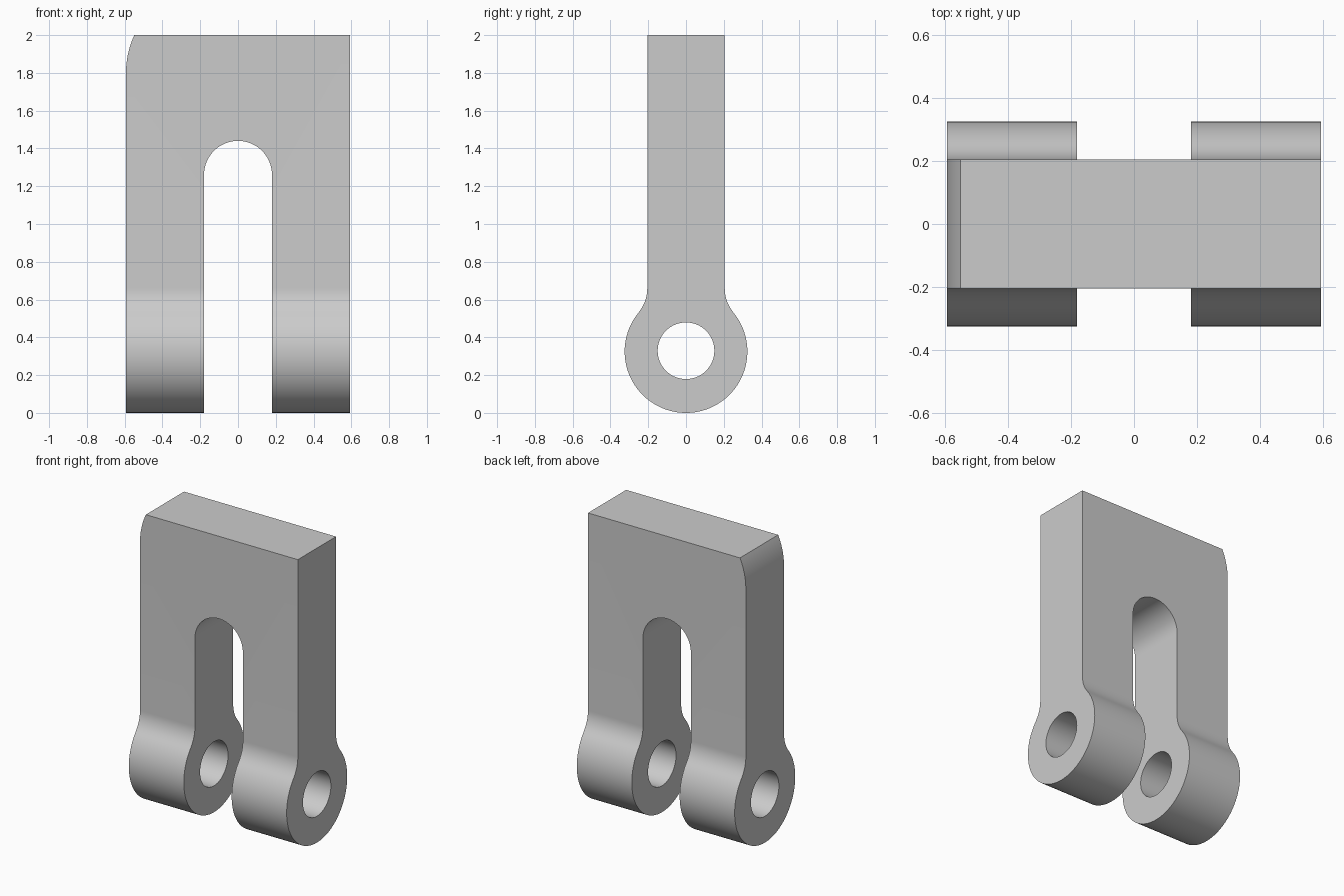
import bpy, bmesh
from math import sin, cos, atan2, pi, sqrt

if "Cube" in bpy.data.objects:
    bpy.data.objects.remove(bpy.data.objects["Cube"])

HALF_WIDTH, HALF_NECK, HEIGHT = 0.593, 0.205, 2.0
BARREL, HOLE = 0.325, 0.15
FILLET, FILLET_Z = 0.2, 0.66
SLOT, SLOT_Z = 0.18, 1.26
CORNER, CORNER_Z = 0.477, 1.8

grey = bpy.data.materials.new("light grey")
grey.use_nodes = True
colour = (0.6, 0.6, 0.6, 1)
grey.diffuse_color = colour
grey.node_tree.nodes["Principled BSDF"].inputs["Base Color"].default_value = colour


def arc(cu, cv, r, start, end, n):
    steps = [start + (end - start) * i / n for i in range(n + 1)]
    return [(cu + r * cos(a), cv + r * sin(a)) for a in steps]


def prism(name, outline, axis, half):
    """Extrude a closed outline along x (outline is y, z) or y (outline is x, z)."""
    place = (lambda d, u, v: (d, u, v)) if axis == "x" else (lambda d, u, v: (u, d, v))
    bm = bmesh.new()
    face = bm.faces.new([bm.verts.new(place(-half, u, v)) for u, v in outline])
    ext = bmesh.ops.extrude_face_region(bm, geom=[face])
    moved = [g for g in ext["geom"] if isinstance(g, bmesh.types.BMVert)]
    bmesh.ops.translate(bm, verts=moved, vec=place(2 * half, 0, 0))
    bmesh.ops.recalc_face_normals(bm, faces=bm.faces)
    mesh = bpy.data.meshes.new(name)
    bm.to_mesh(mesh)
    bm.free()
    mesh.materials.append(grey)
    obj = bpy.data.objects.new(name, mesh)
    bpy.context.collection.objects.link(obj)
    return obj


# Side profile: round barrel blending through fillets into a flat neck
touch = atan2(FILLET_Z - BARREL, HALF_NECK + FILLET)
blend = arc(HALF_NECK + FILLET, FILLET_Z, FILLET, pi + touch, pi, 10)
right = arc(0, BARREL, BARREL, -pi / 2, touch, 32) + blend[1:] + [(HALF_NECK, HEIGHT)]
left = [(-y, z) for y, z in reversed(right[1:])]
bracket = prism("forked_bracket", right + left, "x", HALF_WIDTH)

# Pin hole, round-topped slot and rounded top corner
pin = prism("pin_hole_cutter", arc(0, BARREL + 0.004, HOLE, 0, 2 * pi, 64)[:-1], "x", 1)
slot_outline = [(-SLOT, -0.5), (SLOT, -0.5)] + arc(0, SLOT_Z, SLOT, 0, pi, 40)
slot = prism("slot_cutter", slot_outline, "y", 1)
rise = HEIGHT + 0.02 - CORNER_Z
end = atan2(rise, -sqrt(CORNER ** 2 - rise ** 2))
edge = arc(CORNER - HALF_WIDTH, CORNER_Z, CORNER, pi, end, 12)
corner = prism("corner_cutter", edge + [(-1, HEIGHT + 0.02), (-1, CORNER_Z)], "y", 1)

bpy.context.view_layer.objects.active = bracket
bracket.select_set(True)
for cutter in (pin, slot, corner):
    cutter.hide_render = True
    mod = bracket.modifiers.new(cutter.name, "BOOLEAN")
    mod.operation, mod.solver, mod.object = "DIFFERENCE", "EXACT", cutter
    bpy.ops.object.modifier_apply(modifier=mod.name)
    bpy.data.objects.remove(cutter)

bpy.ops.object.shade_smooth_by_angle(angle=pi / 6)
